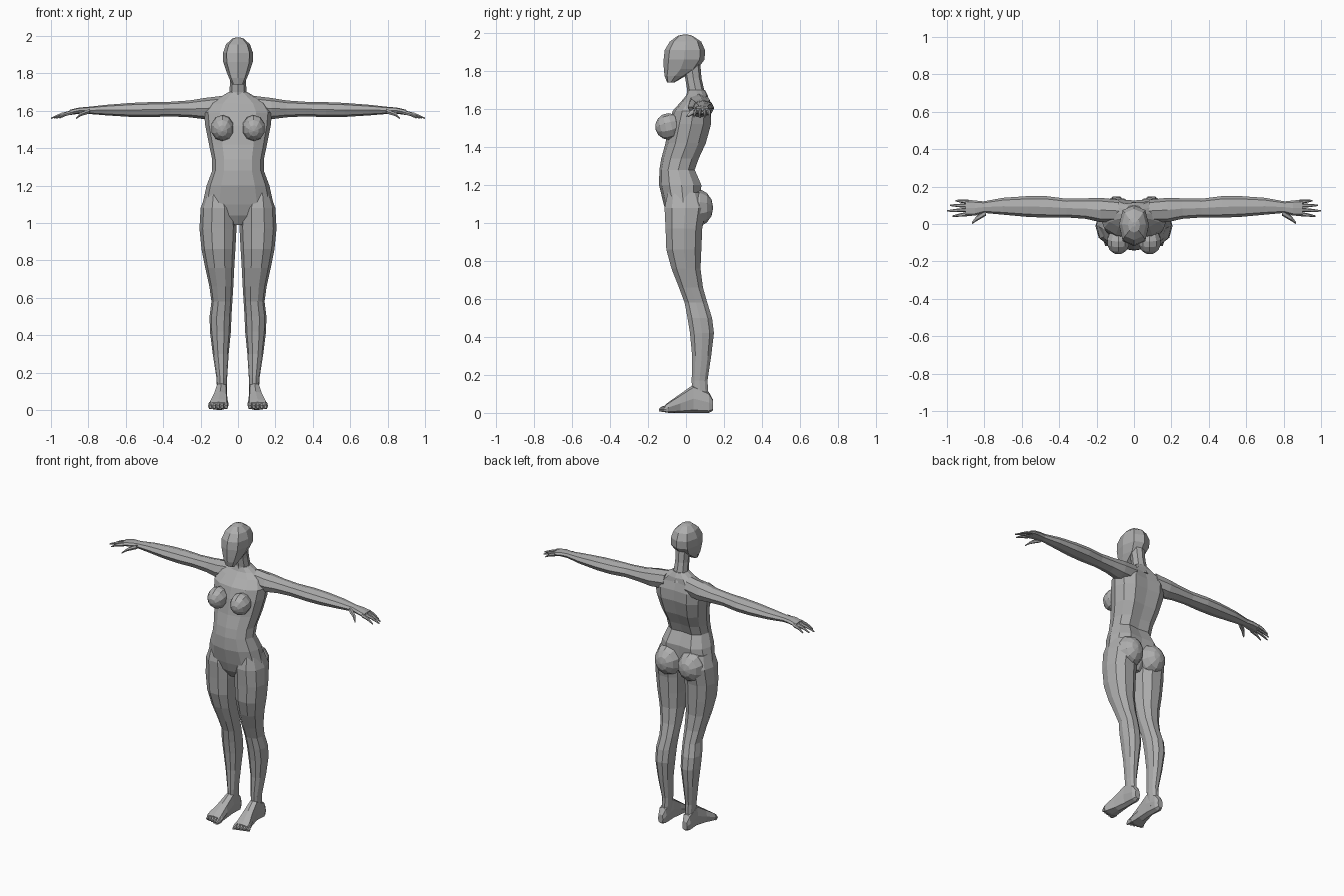
import bpy, bmesh, math
from mathutils import Vector, Matrix

cube = bpy.data.objects.get("Cube")
if cube:
    bpy.data.objects.remove(cube)

grey = bpy.data.materials.new("plain_grey")
grey.use_nodes = True
tone = (0.42, 0.42, 0.42, 1)
grey.diffuse_color = tone
grey.node_tree.nodes["Principled BSDF"].inputs["Base Color"].default_value = tone


def finish(name, bm):
    """Turn a bmesh into a flat shaded, grey object."""
    bmesh.ops.recalc_face_normals(bm, faces=bm.faces)
    mesh = bpy.data.meshes.new(name)
    bm.to_mesh(mesh)
    bm.free()
    mesh.materials.append(grey)
    obj = bpy.data.objects.new(name, mesh)
    bpy.context.collection.objects.link(obj)
    return obj


def loft(name, axis, rings, sides=8, power=0.9, side=1):
    """Skin rounded sections; each ring is (position, a min, a max, b min, b max)."""
    bm = bmesh.new()
    loops = []
    for t, a0, a1, b0, b1 in rings:
        loop = []
        for i in range(sides):
            angle = math.tau * i / sides
            c, s = math.cos(angle), math.sin(angle)
            c = math.copysign(abs(c) ** power, c) if abs(c) > 1e-6 else 0
            s = math.copysign(abs(s) ** power, s) if abs(s) > 1e-6 else 0
            a = (a0 + a1) / 2 + c * (a1 - a0) / 2
            b = (b0 + b1) / 2 + s * (b1 - b0) / 2
            x, y, z = {"x": (t, a, b), "y": (a, t, b), "z": (a, b, t)}[axis]
            loop.append(bm.verts.new((x * side, y, z)))
        loops.append(loop)
    for low, high in zip(loops, loops[1:]):
        for i in range(sides):
            j = (i + 1) % sides
            bm.faces.new((low[i], low[j], high[j], high[i]))
    bm.faces.new(loops[0])
    bm.faces.new(loops[-1])
    return finish(name, bm)


def column(name, rings, sides, power=0.9):
    """Centred upright loft; each ring is (height, half width, front, back)."""
    full = [(z, -w, w, front, back) for z, w, front, back in rings]
    return loft(name, "z", full, sides, power)


def ellipsoid(name, centre, radii, tilt):
    bm = bmesh.new()
    matrix = (Matrix.Translation(Vector(centre))
              @ Matrix.Rotation(tilt, 4, "X")
              @ Matrix.Diagonal((*radii, 1))
              @ Matrix.Rotation(math.pi / 2, 4, "X"))
    bmesh.ops.create_uvsphere(bm, u_segments=10, v_segments=7, radius=1, matrix=matrix)
    return finish(name, bm)


# Torso, with a groove pressed in along the spine
torso = column("torso", [
    (0.99, .03, -.07, .04), (1.04, .11, -.1, .07), (1.1, .19, -.118, .09),
    (1.2, .168, -.142, .095), (1.28, .138, -.14, .058), (1.34, .138, -.13, .08),
    (1.42, .155, -.108, .118), (1.52, .175, -.09, .146), (1.59, .182, -.07, .146),
    (1.64, .15, -.025, .13), (1.67, .1, 0, .115), (1.7, .05, .01, .1)], 12)
for v in torso.data.vertices:
    if abs(v.co.x) < .01 and v.co.y > 0 and 1.1 < v.co.z < 1.66:
        v.co.y -= .02

# Neck and head
column("neck", [
    (1.64, .06, 0, .12), (1.7, .046, .006, .096),
    (1.76, .042, -.004, .082), (1.84, .045, -.02, .075)], 8)
column("head", [
    (1.74, .03, -.1, -.06), (1.775, .048, -.113, 0), (1.81, .062, -.117, .06),
    (1.86, .079, -.118, .098), (1.91, .08, -.112, .1),
    (1.955, .064, -.085, .08), (1.985, .032, -.045, .035), (1.992, .01, -.015, .01)], 8, .8)

# Section tables for the paired parts
arm = [
    (.08, .01, .13, 1.56, 1.68), (.18, .01, .14, 1.555, 1.668),
    (.26, .028, .137, 1.565, 1.655), (.36, .035, .135, 1.57, 1.648),
    (.47, .034, .149, 1.566, 1.646), (.57, .038, .149, 1.567, 1.642),
    (.7, .05, .14, 1.575, 1.632), (.81, .06, .12, 1.584, 1.62)]
palm = [
    (.8, .061, .12, 1.583, 1.621), (.85, .045, .126, 1.584, 1.617),
    (.9, .042, .13, 1.577, 1.605)]
thumb = [
    (.79, .045, .08, 1.585, 1.614), (.84, .016, .046, 1.57, 1.592),
    (.865, 0, .012, 1.556, 1.565)]
leg = [
    (1.16, .05, .17, -.1, .08), (1.08, .01, .2, -.118, .11),
    (.97, .008, .206, -.112, .09), (.86, .014, .195, -.108, .085),
    (.76, .02, .175, -.08, .08), (.66, .025, .153, -.04, .092),
    (.58, .03, .142, -.01, .115), (.5, .035, .152, .005, .14),
    (.42, .038, .15, .018, .15), (.3, .05, .135, .03, .135),
    (.17, .058, .115, .028, .115), (.1, .06, .112, .03, .12),
    (.04, .06, .115, .04, .13)]
foot = [
    (.142, .072, .108, .012, .07), (.12, .06, .118, 0, .11),
    (.04, .058, .118, 0, .15), (-.03, .055, .135, 0, .1),
    (-.09, .05, .158, 0, .058), (-.11, .052, .156, .003, .042)]
# Finger name, base y, tip x, tip y
fingers = [
    ("index", .054, .97, .042), ("middle", .076, 1, .07),
    ("ring", .098, .985, .1), ("little", .119, .955, .125)]

for label, side in (("left", 1), ("right", -1)):
    # Arm and hand
    loft(label + "_arm", "x", arm, 8, .9, side)
    loft(label + "_palm", "x", palm, 8, .8, side)
    loft(label + "_thumb", "x", thumb, 6, .9, side)
    for finger, base, tip_x, tip_y in fingers:
        middle_x, middle_y = (.89 + tip_x) / 2, (base + tip_y) / 2
        sections = [(.885, base - .012, base + .012, 1.579, 1.604),
                    (middle_x, middle_y - .009, middle_y + .009, 1.571, 1.59),
                    (tip_x, tip_y - .004, tip_y + .004, 1.556, 1.564)]
        loft(f"{label}_{finger}_finger", "x", sections, 6, .9, side)

    # Chest and seat volumes
    ellipsoid(label + "_breast", (side * .084, -.092, 1.508), (.063, .07, .07), .25)
    ellipsoid(label + "_buttock", (side * .086, .055, 1.08), (.09, .088, .1), 0)

    # Leg, foot and toes
    loft(label + "_leg", "z", leg, 10, .9, side)
    loft(label + "_foot", "y", foot, 8, .65, side)
    for i in range(5):
        x, tip = .064 + .021 * i, -.142 + .006 * i
        sections = [(-.095, x - .012, x + .012, .002, .045),
                    (tip + .015, x - .011, x + .011, .004, .036),
                    (tip, x - .006, x + .006, .008, .024)]
        loft(f"{label}_toe_{i + 1}", "y", sections, 6, .8, side)
